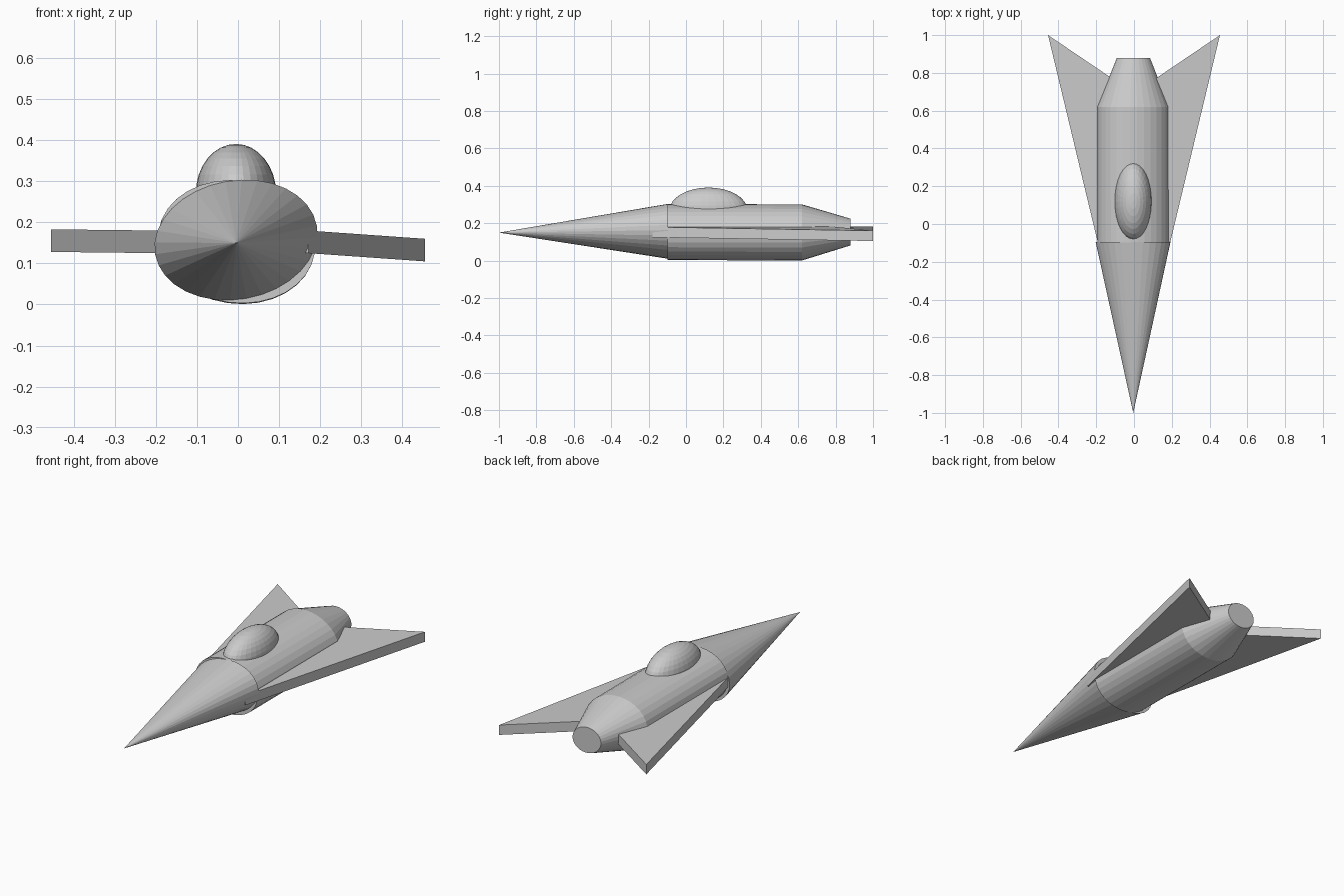
import bpy, bmesh
from math import sin, cos, pi, radians
from mathutils import Matrix

if "Cube" in bpy.data.objects:
    bpy.data.objects.remove(bpy.data.objects["Cube"])


def make(name, bm):
    bmesh.ops.recalc_face_normals(bm, faces=bm.faces[:])
    me = bpy.data.meshes.new(name)
    bm.to_mesh(me)
    bm.free()
    ob = bpy.data.objects.new(name, me)
    bpy.context.collection.objects.link(ob)
    return ob


def loft(name, sections, n=32):
    """Skin elliptical sections (y, cx, cz, rx, rz, roll); zero radius = tip."""
    bm = bmesh.new()
    rings = []
    for y, cx, cz, rx, rz, roll in sections:
        if rx == 0:
            rings.append([bm.verts.new((cx, y, cz))])
            continue
        r, ring = radians(roll), []
        for i in range(n):
            t = 2 * pi * i / n
            u, v = rx * cos(t), rz * sin(t)
            ring.append(bm.verts.new((cx + u * cos(r) - v * sin(r), y,
                                      cz + u * sin(r) + v * cos(r))))
        rings.append(ring)
    for a, b in zip(rings, rings[1:]):
        for i in range(n):
            j = (i + 1) % n
            if len(a) == 1:
                bm.faces.new((a[0], b[i], b[j]))
            else:
                bm.faces.new((a[i], a[j], b[j], b[i]))
    for ring in (rings[0], rings[-1]):
        if len(ring) > 1:
            bm.faces.new(ring)
    return make(name, bm)


# Nose cone, fuselage and tapered exhaust
loft("nose_cone", [(-1.0, -0.004, 0.15, 0, 0, 0),
                   (-0.095, -0.005, 0.157, 0.2, 0.145, 10)])
loft("fuselage", [(-0.098, -0.003, 0.153, 0.192, 0.149, -8),
                  (0.62, -0.004, 0.151, 0.192, 0.149, -8)])
loft("exhaust", [(0.62, -0.004, 0.151, 0.192, 0.149, -8),
                 (0.88, -0.003, 0.153, 0.088, 0.071, -8)])

# Bubble canopy
bm = bmesh.new()
bmesh.ops.create_uvsphere(
    bm, u_segments=32, v_segments=16, radius=1,
    matrix=Matrix.Translation((-0.005, 0.12, 0.27)) @ Matrix.Diagonal((0.098, 0.208, 0.121, 1)))
make("canopy", bm)


# Swept wings: thin slabs whose roots are buried in the body
def wing(name, side, z_root, z_tip, thick=0.055):
    outline = [(0.1, -0.15), (0.172, -0.18), (0.455, 1.0), (0.1, 0.76)]
    bm = bmesh.new()
    bottom, top = [], []
    for x, y in outline:
        z = z_root + (z_tip - z_root) * (x - 0.1) / 0.355
        bottom.append(bm.verts.new((side * x, y, z)))
        top.append(bm.verts.new((side * x, y, z + thick)))
    bm.faces.new(bottom)
    bm.faces.new(top)
    for i in range(4):
        j = (i + 1) % 4
        bm.faces.new((bottom[i], bottom[j], top[j], top[i]))
    make(name, bm)


wing("wing_left", -1, 0.124, 0.128)
wing("wing_right", 1, 0.13, 0.105)
